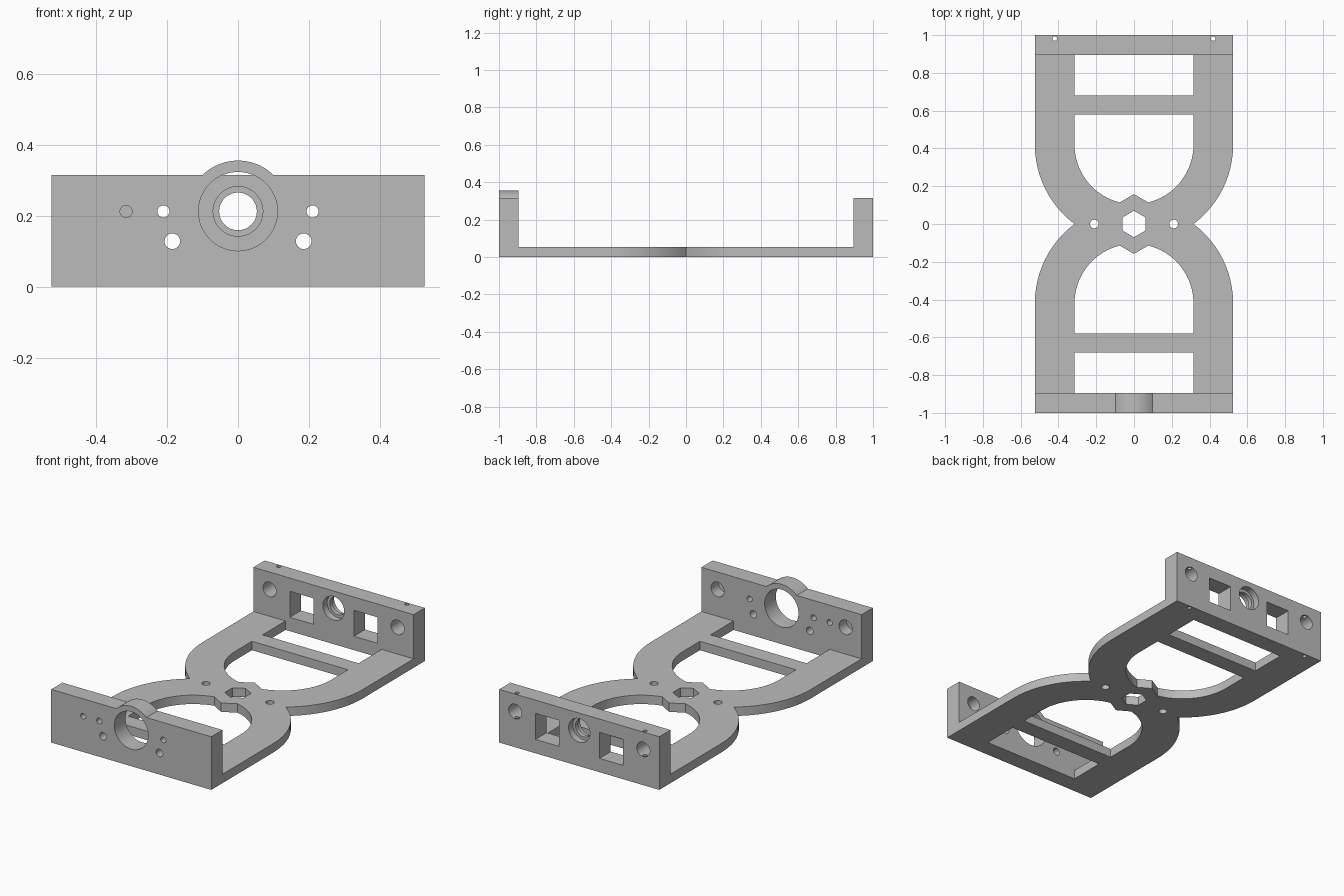
import bpy, bmesh, math

if "Cube" in bpy.data.objects:
    bpy.data.objects.remove(bpy.data.objects["Cube"])

grey = bpy.data.materials.new("plain grey")
grey.diffuse_color = (0.5, 0.5, 0.5, 1)
grey.use_nodes = True
grey.node_tree.nodes["Principled BSDF"].inputs["Base Color"].default_value = grey.diffuse_color

R_OUT, R_IN, ARC_Y = 0.525, 0.315, 0.42   # frame rings
WALL_IN, WALL_OUT, WALL_TOP = 0.895, 1.0, 0.315
AXIS_Z = 0.212                            # height of the main bore


def arc(cx, cy, r, a0, a1, n):
    """Points on an arc, angles in degrees, both ends included."""
    angles = [math.radians(a0 + (a1 - a0) * i / n) for i in range(n + 1)]
    return [(cx + r * math.cos(a), cy + r * math.sin(a)) for a in angles]


def circle(cx, cy, r, n=48):
    return arc(cx, cy, r, 0, 360, n)[:-1]


def rect(x0, x1, y0, y1):
    return [(x0, y0), (x1, y0), (x1, y1), (x0, y1)]


def prism(name, pts, lo, hi, axis):
    """Extrude a profile along z (profile in xy) or y (profile in xz)."""
    def place(p, h):
        return (p[0], p[1], h) if axis == 'z' else (p[0], h, p[1])
    bm = bmesh.new()
    face = bm.faces.new([bm.verts.new(place(p, lo)) for p in pts])
    ext = bmesh.ops.extrude_face_region(bm, geom=[face])
    verts = [g for g in ext['geom'] if isinstance(g, bmesh.types.BMVert)]
    bmesh.ops.translate(bm, verts=verts, vec=place((0, 0), hi - lo))
    bmesh.ops.recalc_face_normals(bm, faces=bm.faces)
    mesh = bpy.data.meshes.new(name)
    bm.to_mesh(mesh)
    bm.free()
    obj = bpy.data.objects.new(name, mesh)
    obj.data.materials.append(grey)
    bpy.context.collection.objects.link(obj)
    return obj


def finish(obj, cuts):
    """Cut each (profile, lo, hi, axis) from the part, then shade it."""
    bpy.ops.object.select_all(action='DESELECT')
    bpy.context.view_layer.objects.active = obj
    obj.select_set(True)
    for cut in cuts:
        cutter = prism("cutter", *cut)
        mod = obj.modifiers.new("cut", 'BOOLEAN')
        mod.operation, mod.solver, mod.object = 'DIFFERENCE', 'EXACT', cutter
        bpy.ops.object.modifier_apply(modifier=mod.name)
        bpy.data.objects.remove(cutter)
    bpy.ops.object.shade_smooth_by_angle(angle=math.radians(25))


# Base plate: hourglass outline made of two pinched rings
waist = math.degrees(math.asin(ARC_Y / R_OUT))
quarter = [(R_OUT, WALL_IN)] + arc(0, ARC_Y, R_OUT, 0, -waist, 12)
right = quarter + [(x, -y) for x, y in reversed(quarter[:-1])]
outline = right + [(-x, y) for x, y in reversed(right)]
base = prism("base_plate", outline, 0, 0.053, 'z')

# D-shaped windows, notched by the hexagonal hub, and rectangular windows
notch = 0.0755
ring = arc(0, ARC_Y, R_IN, 180, 360, 40)
window = ([(-R_IN, 0.58)] + [p for p in ring if p[0] < -notch]
          + [(-notch, 0.1143), (0, 0.158), (notch, 0.1143)]
          + [p for p in ring if p[0] > notch] + [(R_IN, 0.58)])
cuts = []
for s in (1, -1):
    for shape in (window, rect(-R_IN, R_IN, 0.68, 0.93)):
        cuts.append(([(x, s * y) for x, y in shape], -0.1, 0.2, 'z'))
    cuts.append((circle(s * 0.21, 0, 0.023, 32), -0.1, 0.2, 'z'))
cuts.append((arc(0, 0, 0.07, 30, 330, 5), -0.1, 0.2, 'z'))  # hex hole
finish(base, cuts)

# Front wall with a round boss over the main bore
boss = 0.143
a = math.degrees(math.asin((WALL_TOP - AXIS_Z) / boss))
profile = ([(-R_OUT, 0), (R_OUT, 0), (R_OUT, WALL_TOP)]
           + arc(0, AXIS_Z, boss, a, 180 - a, 24) + [(-R_OUT, WALL_TOP)])
front = prism("front_wall", profile, -WALL_OUT, -WALL_IN, 'y')
cuts = [(circle(0, AXIS_Z, 0.111, 64), -1.1, -0.8, 'y')]
for x, z, r in ((-0.315, AXIS_Z, 0.017), (-0.21, AXIS_Z, 0.017), (0.21, AXIS_Z, 0.017),
                (-0.185, 0.128, 0.022), (0.185, 0.128, 0.022)):
    cuts.append((circle(x, z, r, 32), -1.1, -0.8, 'y'))
for x in (-0.42, 0.42):                                     # blind rod sockets
    cuts.append((circle(x, AXIS_Z, 0.043), -0.965, -0.8, 'y'))
finish(front, cuts)

# Back wall: stepped bore, square windows, rod holes and pin holes
back = prism("back_wall", rect(-R_OUT, R_OUT, 0, WALL_TOP), WALL_IN, WALL_OUT, 'y')
cuts = [(circle(0, AXIS_Z, 0.053), 0.8, 1.1, 'y'),
        (circle(0, AXIS_Z, 0.07), 0.8, 0.935, 'y'),
        (circle(0, AXIS_Z, 0.07), 0.96, 1.1, 'y')]
for s in (1, -1):
    cuts.append((rect(s * 0.21 - 0.077, s * 0.21 + 0.077, 0.082, 0.236), 0.8, 1.1, 'y'))
    cuts.append((circle(s * 0.42, AXIS_Z, 0.043), 0.8, 1.1, 'y'))
    cuts.append((circle(s * 0.42, 0.982, 0.012, 24), -0.1, 0.5, 'z'))
finish(back, cuts)
